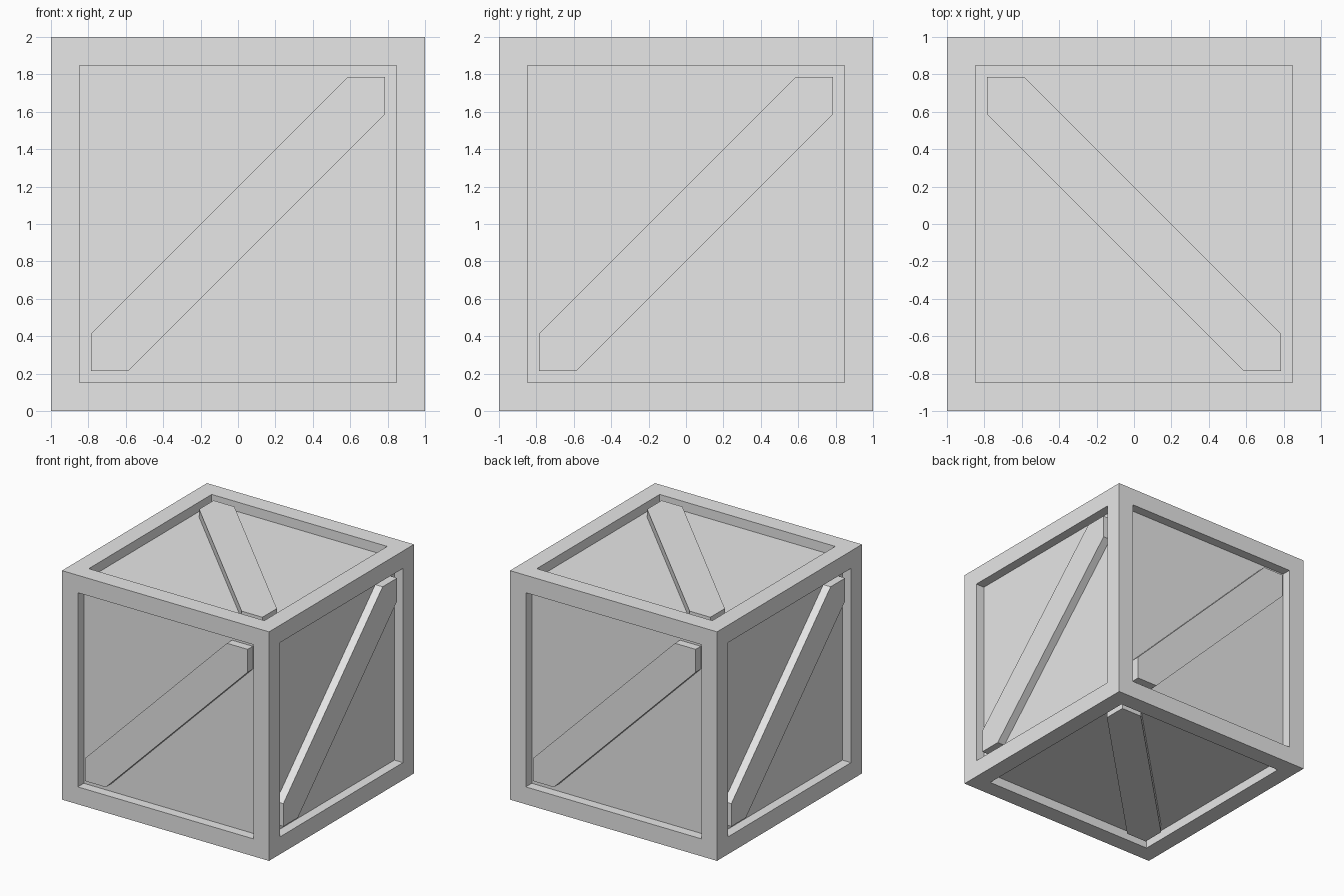
import bpy
import bmesh
from mathutils import Matrix, Vector

HALF = 1.0       # half the crate size
OPEN = 0.785     # half the window opening
DEPTH = 0.083    # panel recess
BRACE = 0.012    # brace recess
BAND = 0.2       # brace offset along the window edge

cube = bpy.data.objects.get("Cube")
if cube:
    bpy.data.objects.remove(cube, do_unlink=True)

grey = bpy.data.materials.new("plain grey")
grey.use_nodes = True
grey.diffuse_color = (0.8, 0.8, 0.8, 1)
grey.node_tree.nodes["Principled BSDF"].inputs["Base Color"].default_value = (0.8, 0.8, 0.8, 1)


def finish(name, bm):
    mesh = bpy.data.meshes.new(name)
    bm.to_mesh(mesh)
    bm.free()
    mesh.materials.append(grey)
    obj = bpy.data.objects.new(name, mesh)
    obj.location.z = HALF
    bpy.context.collection.objects.link(obj)
    return obj


# Crate body: a cube with each side inset and pushed in
bm = bmesh.new()
bmesh.ops.create_cube(bm, size=2 * HALF)
sides = list(bm.faces)
bmesh.ops.inset_individual(bm, faces=sides, thickness=HALF - OPEN)
for face in sides:
    normal = face.normal.copy()
    panel = bmesh.ops.extrude_discrete_faces(bm, faces=[face])["faces"][0]
    bmesh.ops.translate(bm, verts=panel.verts, vec=-normal * DEPTH)
finish("crate_frame_and_panels", bm)


# Diagonal brace: a six-sided band clipped by the window corners
def brace(name, right, up):
    right, up = Vector(right), Vector(up)
    out = right.cross(up)
    inner = OPEN - BAND
    outline = [(-OPEN, -OPEN), (-inner, -OPEN), (OPEN, inner),
               (OPEN, OPEN), (inner, OPEN), (-OPEN, -inner)]
    bm = bmesh.new()
    base = HALF - DEPTH
    face = bm.faces.new([bm.verts.new((u, v, base)) for u, v in outline])
    top = bmesh.ops.extrude_face_region(bm, geom=[face])["geom"]
    bmesh.ops.translate(bm, vec=(0, 0, DEPTH - BRACE),
                        verts=[g for g in top if isinstance(g, bmesh.types.BMVert)])
    bmesh.ops.recalc_face_normals(bm, faces=bm.faces)
    turn = Matrix((right, up, out)).transposed()
    bmesh.ops.transform(bm, matrix=turn.to_4x4(), verts=bm.verts)
    finish(name, bm)


X, Y, Z = Vector((1, 0, 0)), Vector((0, 1, 0)), Vector((0, 0, 1))
for name, right, up in (("front_brace", X, Z), ("back_brace", -X, Z),
                        ("left_brace", Y, Z), ("right_brace", -Y, Z),
                        ("top_brace", Y, -X), ("bottom_brace", Y, X)):
    brace(name, right, up)
